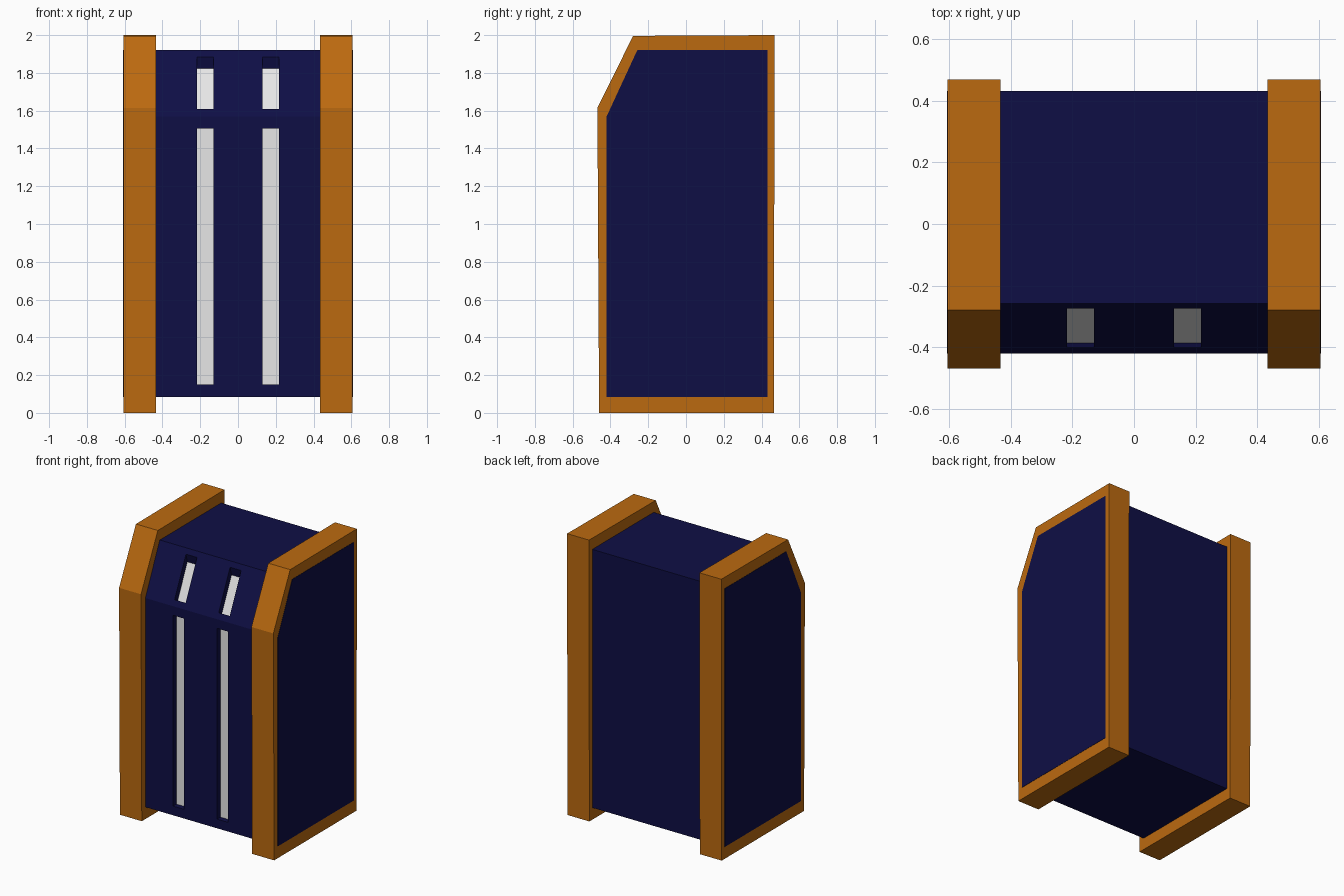
import bpy, bmesh
from mathutils import Vector

if "Cube" in bpy.data.objects:
    bpy.data.objects.remove(bpy.data.objects["Cube"])


def material(name, rgb):
    m = bpy.data.materials.new(name)
    m.diffuse_color = (*rgb, 1)
    m.use_nodes = True
    m.node_tree.nodes["Principled BSDF"].inputs["Base Color"].default_value = m.diffuse_color
    return m


orange = material("orange", (0.50, 0.144, 0.005))
navy = material("navy blue", (0.0045, 0.0045, 0.06))
white = material("white", (0.8, 0.8, 0.8))


def prism(name, profile, x0, x1, mat):
    """Extrude a (y, z) profile along x."""
    bm = bmesh.new()
    face = bm.faces.new([bm.verts.new((x0, y, z)) for y, z in profile])
    ext = bmesh.ops.extrude_face_region(bm, geom=[face])["geom"]
    verts = [v for v in ext if isinstance(v, bmesh.types.BMVert)]
    bmesh.ops.translate(bm, verts=verts, vec=(x1 - x0, 0, 0))
    bmesh.ops.recalc_face_normals(bm, faces=bm.faces[:])
    me = bpy.data.meshes.new(name)
    bm.to_mesh(me)
    bm.free()
    me.materials.append(mat)
    ob = bpy.data.objects.new(name, me)
    bpy.context.collection.objects.link(ob)
    return ob


def sweep(a, b, shift, t0, t1):
    """Four-sided profile: edge a-b moved along shift from t0 to t1."""
    a, b, s = Vector(a), Vector(b), Vector(shift)
    return [a + s * t0, b + s * t0, b + s * t1, a + s * t1]


# Side frames
frame = [(-0.46, 0), (0.465, 0), (0.469, 2), (-0.28, 1.996), (-0.469, 1.615)]
for side, x in (("left", -0.606), ("right", 0.434)):
    prism(side + "_frame", frame, x, x + 0.172, orange)

# Body, running through both frames so its ends form the side panels
body = prism("body", [(-0.42, 0.085), (0.432, 0.085), (0.432, 1.92),
                      (-0.258, 1.92), (-0.42, 1.57)], -0.608, 0.608, navy)

# Recessed slots with white strips: opening edge bottom, top, recess direction
slots = {"lower": ((-0.42, 0.15), (-0.42, 1.505), (0.04, 0)),
         "upper": ((-0.402, 1.61), (-0.275, 1.885), (0.017, -0.065))}
for level, (a, b, shift) in slots.items():
    for side, x in (("left", -0.217), ("right", 0.13)):
        cutter = prism("slot_cutter", sweep(a, b, shift, -0.6, 1.0), x, x + 0.087, navy)
        cutter.hide_render = True
        mod = body.modifiers.new("slot", "BOOLEAN")
        mod.operation = "DIFFERENCE"
        mod.solver = "EXACT"
        mod.object = cutter
        bpy.context.view_layer.objects.active = body
        bpy.ops.object.modifier_apply(modifier=mod.name)
        bpy.data.objects.remove(cutter)
        prism(f"{level}_{side}_strip", sweep(a, b, shift, 0.95, 1.05),
              x, x + 0.087, white)
